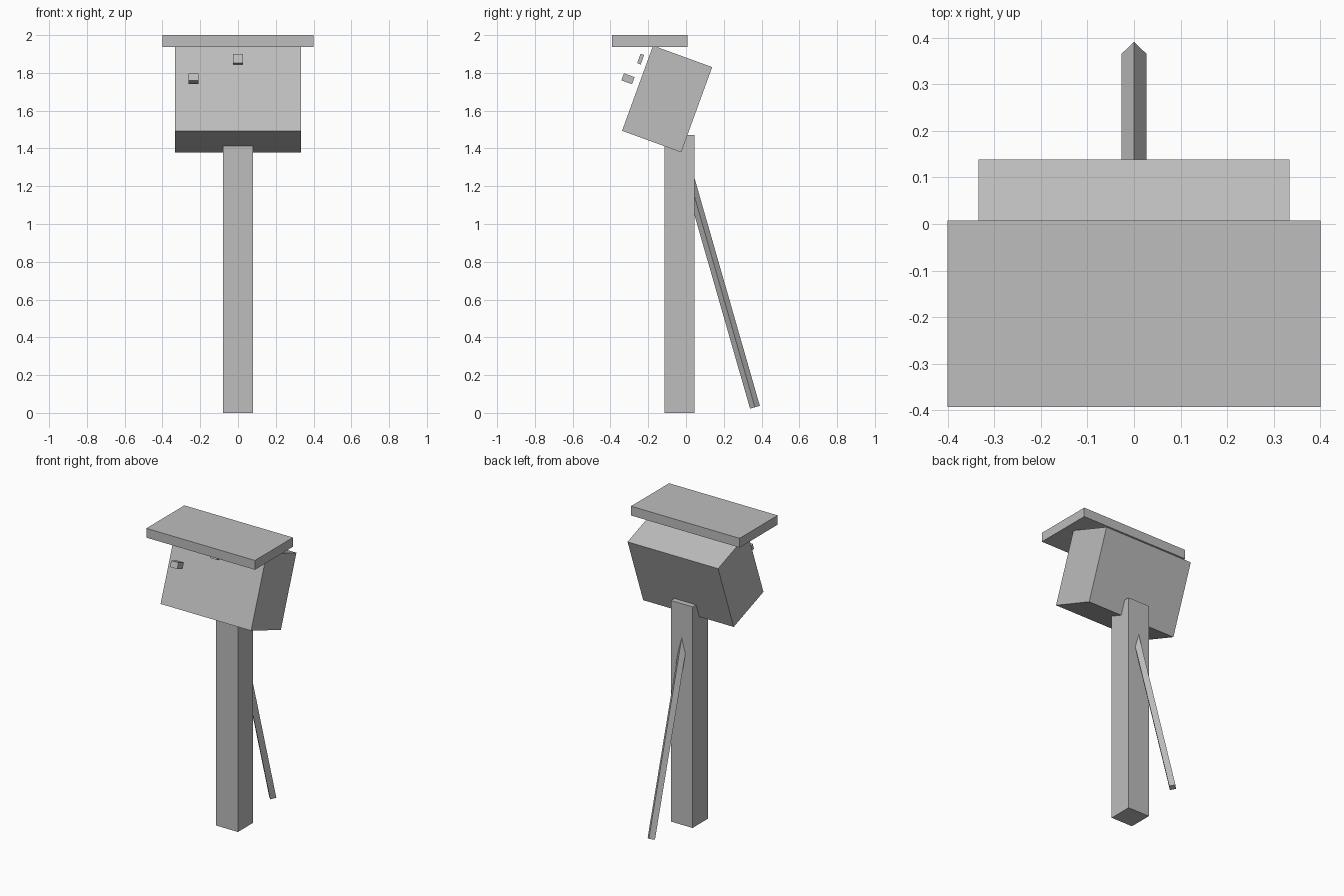
import bpy
import math
from mathutils import Vector

cube = bpy.data.objects.get("Cube")
if cube:
    bpy.data.objects.remove(cube, do_unlink=True)

TILT = -math.radians(20)  # the box and its fittings lean together

grey = bpy.data.materials.new("plain_grey")
grey.use_nodes = True
grey.diffuse_color = (0.51, 0.51, 0.51, 1)
grey.node_tree.nodes["Principled BSDF"].inputs["Base Color"].default_value = grey.diffuse_color


def block(name, size, centre, tilt=0.0):
    """Box of the given size, leaned about the x axis."""
    bpy.ops.mesh.primitive_cube_add(size=1, location=centre, rotation=(tilt, 0, 0))
    ob = bpy.context.object
    ob.name = name
    ob.scale = size
    ob.data.materials.append(grey)
    return ob


def square_rod(name, start, end, radius):
    """Four-sided rod with a corner facing outward."""
    start, end = Vector(start), Vector(end)
    axis = end - start
    lean = math.atan2(-axis.y, axis.z)
    bpy.ops.mesh.primitive_cylinder_add(vertices=4, radius=radius, depth=axis.length,
                                        location=(start + end) / 2, rotation=(lean, 0, 0))
    ob = bpy.context.object
    ob.name = name
    ob.data.materials.append(grey)
    return ob


# Upright post and the rear brace
block("post", (0.16, 0.16, 1.472), (0, -0.035, 0.736))
square_rod("rear_brace", (0, 0.365, 0.03), (0, 0.0, 1.302), 0.027)

# Leaning box with a flat roof above
block("main_box", (0.667, 0.333, 0.48), (0, -0.1, 1.662), TILT)
block("roof", (0.8, 0.4, 0.062), (0, -0.193, 1.969))

# Small fittings in front of the box
block("side_knob", (0.053, 0.06, 0.04), (-0.235, -0.307, 1.769), TILT)
block("centre_tab", (0.053, 0.02, 0.053), (0, -0.24, 1.873), TILT)
